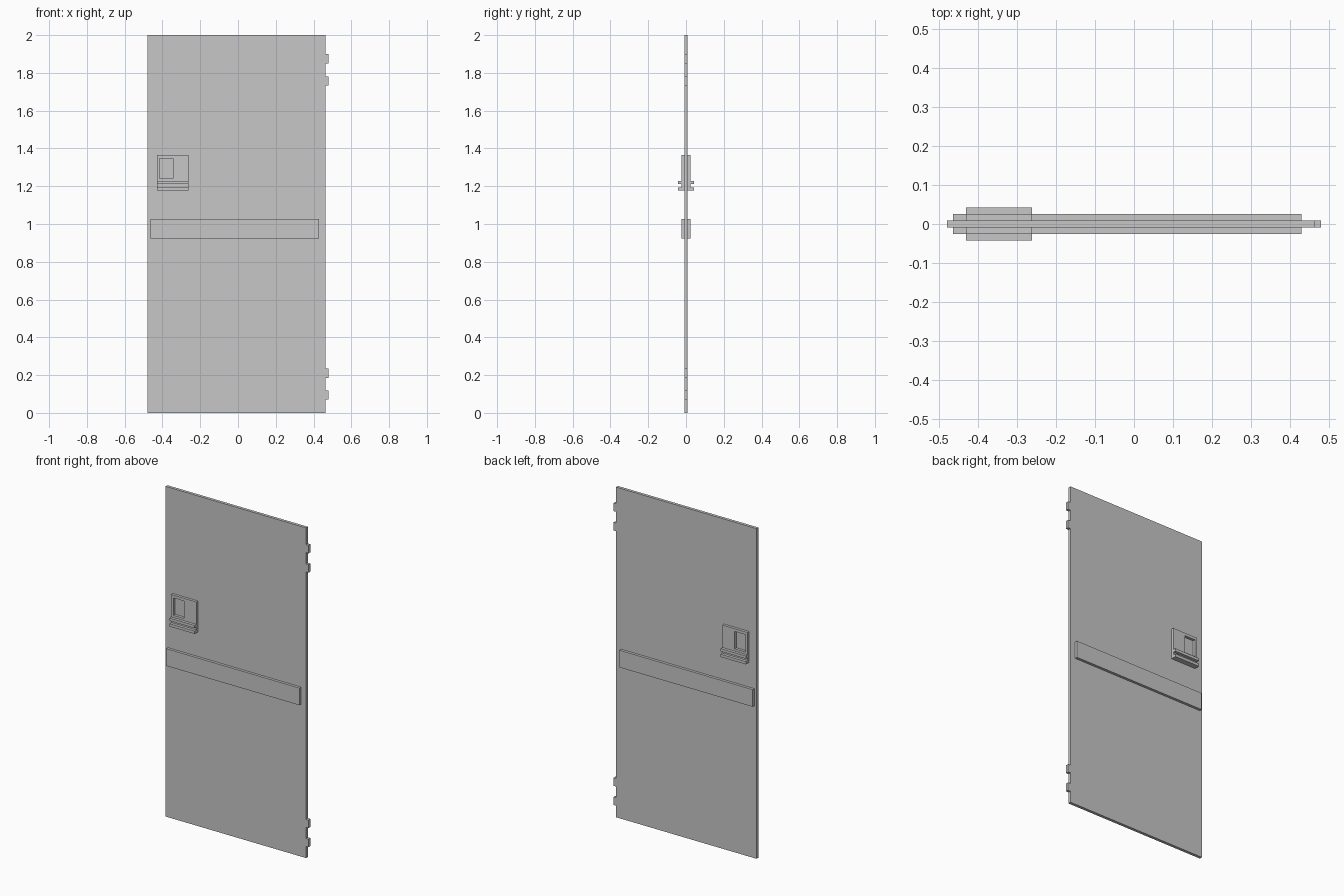
import bpy
import bmesh
from mathutils import Vector

default = bpy.data.objects.get("Cube")
if default:
    bpy.data.objects.remove(default, do_unlink=True)

GREY = (0.57, 0.57, 0.57, 1)
metal = bpy.data.materials.new("light_grey_metal")
metal.use_nodes = True
metal.diffuse_color = GREY
metal.node_tree.nodes["Principled BSDF"].inputs["Base Color"].default_value = GREY


def finish(name, bm):
    bmesh.ops.recalc_face_normals(bm, faces=bm.faces)
    mesh = bpy.data.meshes.new(name)
    bm.to_mesh(mesh)
    bm.free()
    mesh.materials.append(metal)
    obj = bpy.data.objects.new(name, mesh)
    bpy.context.collection.objects.link(obj)


def box(name, x, y, z):
    """Box from (min, max) pairs along each axis."""
    bm = bmesh.new()
    bmesh.ops.create_cube(bm, size=1)
    lo, hi = Vector((x[0], y[0], z[0])), Vector((x[1], y[1], z[1]))
    for v in bm.verts:
        v.co = (lo + hi) / 2 + v.co * (hi - lo)
    finish(name, bm)


def framed_plate(name, xs, zs, y_in, y_out):
    """Plate with a rectangular opening in the middle cell of a 3x3 layout."""
    bm = bmesh.new()
    grid = [[bm.verts.new((x, y_in, z)) for z in zs] for x in xs]
    cells = [(i, j) for i in range(3) for j in range(3) if (i, j) != (1, 1)]
    faces = [bm.faces.new((grid[i][j], grid[i + 1][j],
                           grid[i + 1][j + 1], grid[i][j + 1])) for i, j in cells]
    out = bmesh.ops.extrude_face_region(bm, geom=faces, use_keep_orig=True)
    for v in out["geom"]:
        if isinstance(v, bmesh.types.BMVert):
            v.co.y = y_out
    finish(name, bm)


HALF = 0.009      # half thickness of the door leaf
RAISED = 0.025    # face of the bar and latch plate
LEDGE = 0.042     # face of the grip ledges
LATCH_X = (-0.43, -0.261)

# Door leaf
box("door_panel", (-0.479, 0.462), (-HALF, HALF), (0, 2))

# Two pairs of hinge knuckles on the left edge
for i, z in enumerate((0.07, 0.186, 1.733, 1.85)):
    box(f"hinge_knuckle_{i + 1}", (0.462, 0.479), (-HALF, HALF), (z, z + 0.049))

# Push bar, latch plate with window recess, and grip ledges on both faces
for side, s in (("front", -1), ("back", 1)):
    def span(a, b):
        return sorted((s * a, s * b))

    box(f"{side}_push_bar", (-0.464, 0.429), span(HALF, RAISED), (0.923, 1.027))
    framed_plate(f"{side}_latch_plate", (LATCH_X[0], -0.416, -0.344, LATCH_X[1]),
                 (1.177, 1.242, 1.347, 1.364), s * HALF, s * RAISED)
    for label, z in (("lower", 1.177), ("upper", 1.211)):
        box(f"{side}_{label}_grip_ledge", LATCH_X, span(RAISED, LEDGE), (z, z + 0.017))
